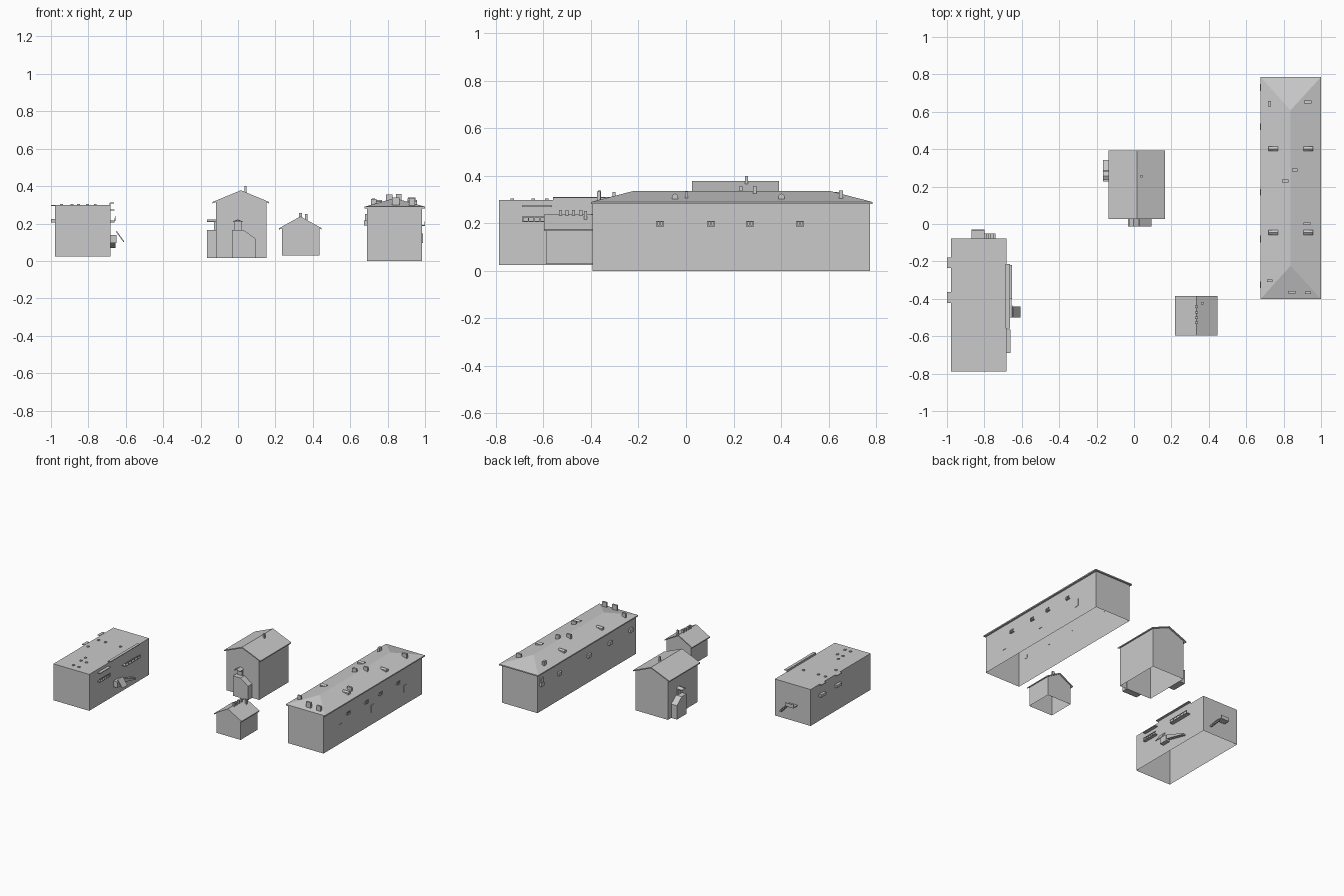
import bpy
import bmesh
from mathutils import Vector

cube = bpy.data.objects.get("Cube")
if cube:
    bpy.data.objects.remove(cube, do_unlink=True)

grey = bpy.data.materials.new("plain_grey")
grey.use_nodes = True
COLOUR = (0.59, 0.59, 0.59, 1)
grey.diffuse_color = COLOUR
grey.node_tree.nodes["Principled BSDF"].inputs["Base Color"].default_value = COLOUR


def finish(name, bm, open_base=False):
    bmesh.ops.recalc_face_normals(bm, faces=bm.faces)
    if open_base:
        under = [f for f in bm.faces if f.normal.z < -0.9]
        bmesh.ops.delete(bm, geom=under, context="FACES")
    mesh = bpy.data.meshes.new(name)
    bm.to_mesh(mesh)
    bm.free()
    mesh.materials.append(grey)
    obj = bpy.data.objects.new(name, mesh)
    bpy.context.scene.collection.objects.link(obj)
    return obj


def prism(name, profile, start, end, axis="y", open_base=False):
    """Extrude a (horizontal, z) profile along the x or y axis."""
    bm = bmesh.new()
    place = (lambda h, z: (h, start, z)) if axis == "y" else (lambda h, z: (start, h, z))
    face = bm.faces.new([bm.verts.new(place(h, z)) for h, z in profile])
    moved = bmesh.ops.extrude_face_region(bm, geom=[face])["geom"]
    step = Vector((0, end - start, 0) if axis == "y" else (end - start, 0, 0))
    bmesh.ops.translate(bm, vec=step, verts=[v for v in moved if isinstance(v, bmesh.types.BMVert)])
    return finish(name, bm, open_base)


def box(name, x, y, z, open_base=False):
    profile = [(x[0], z[0]), (x[1], z[0]), (x[1], z[1]), (x[0], z[1])]
    return prism(name, profile, *y, open_base=open_base)


def block(name, cx, cy, w, d, z0, z1):
    return box(name, (cx - w / 2, cx + w / 2), (cy - d / 2, cy + d / 2), (z0, z1))


def gable_house(name, walls, roof, wall_y, roof_y, base, eave, ridge):
    """Gabled walls, open underneath, below a thin two-slope roof."""
    mid, t = (roof[0] + roof[1]) / 2, 0.008
    slope = (ridge - eave) / (roof[1] - mid)
    side = ridge - t / 2 - slope * (walls[1] - mid)
    prism(name + "_walls", [(walls[0], base), (walls[1], base), (walls[1], side),
                            (mid, ridge - t / 2), (walls[0], side)], *wall_y, open_base=True)
    prism(name + "_roof", [(roof[0], eave - t), (mid, ridge - t), (roof[1], eave - t),
                           (roof[1], eave), (mid, ridge), (roof[0], eave)], *roof_y)


# Long hall: walls and hipped roof
box("hall_walls", (0.69, 0.985), (-0.394, 0.774), (0, 0.287), open_base=True)
bm = bmesh.new()
X0, X1, Y0, Y1, MID = 0.677, 1.0, -0.401, 0.786, 0.837
rings = [[bm.verts.new((x, y, z)) for x, y in ((X0, Y0), (X1, Y0), (X1, Y1), (X0, Y1))]
         for z in (0.281, 0.29)]
low, top = rings
south, north = (bm.verts.new((MID, y, 0.336)) for y in (Y0 + 0.178, Y1 - 0.178))
bm.faces.new(low)
for i in range(4):
    j = (i + 1) % 4
    bm.faces.new((low[i], low[j], top[j], top[i]))
bm.faces.new((top[0], top[1], south))
bm.faces.new((top[1], top[2], north, south))
bm.faces.new((top[2], top[3], north))
bm.faces.new((top[3], top[0], south, north))
finish("hall_roof", bm)

# Hall chimneys
for x, y, w, d, z in [(0.725, 0.642, 0.016, 0.03, 0.333), (0.928, 0.652, 0.04, 0.016, 0.338),
                      (0.808, 0.23, 0.034, 0.014, 0.355), (0.86, 0.289, 0.03, 0.014, 0.358),
                      (0.925, 0.002, 0.036, 0.014, 0.335), (0.725, -0.303, 0.03, 0.014, 0.332),
                      (0.843, -0.364, 0.04, 0.014, 0.338), (0.93, -0.367, 0.034, 0.014, 0.335)]:
    block("hall_chimney", x, y, w, d, 0.285, z)

# Hall dormers: small gabled boxes on both slopes
for y in (-0.046, 0.402):
    for x in (0.745, 0.931):
        prism("hall_dormer", [(y - 0.013, 0.3), (y + 0.013, 0.3), (y + 0.013, 0.317),
                              (y, 0.326), (y - 0.013, 0.317)], x - 0.025, x + 0.025, "x")

# Hall windows and little balconies on both long sides
for y in (-0.195, 0.185, 0.57):
    block("hall_window", 0.985, y, 0.006, 0.034, 0.095, 0.147)
for y in (-0.11, 0.105, 0.27, 0.48):
    block("hall_balcony_floor", 0.991, y, 0.016, 0.034, 0.188, 0.193)
    block("hall_balcony_rail", 0.996, y, 0.004, 0.034, 0.205, 0.21)
    for s in (-1, 0, 1):
        block("hall_balcony_post", 0.996, y + s * 0.013, 0.004, 0.005, 0.19, 0.208)
for y in (-0.325, -0.08, 0.17, 0.52, 0.73):
    block("hall_side_awning", 0.683, y, 0.016, 0.036, 0.19, 0.215)
block("hall_side_door", 0.685, 0.73, 0.01, 0.034, 0.19, 0.25)

# Barn with two stepped porches
gable_house("barn", (-0.118, 0.152), (-0.136, 0.167), (0.034, 0.382), (0.026, 0.392),
            0.016, 0.315, 0.378)
block("barn_chimney", 0.04, 0.255, 0.012, 0.014, 0.36, 0.4)


def porch(name, start, length, near, far, axis):
    """Sloped base, thin pitched hood over it, and a door on the wall between."""
    base = [(0, 0.016), (0, 0.165), (0.5, 0.165), (1, 0.12), (1, 0.016)]
    hood = [(0.06, 0.207), (0.25, 0.217), (0.45, 0.207), (0.45, 0.212), (0.25, 0.222), (0.06, 0.212)]
    door = [(0.1, 0.165), (0.4, 0.165), (0.4, 0.21), (0.1, 0.21)]
    for part, spans, front in (("base", base, near), ("hood", hood, near),
                               ("door", door, far - 0.011)):
        prism(name + "_" + part, [(start + length * t, z) for t, z in spans], front, far, axis)


porch("barn_front_porch", -0.033, 0.126, -0.013, 0.036, "y")
porch("barn_side_porch", 0.228, 0.115, -0.165, -0.116, "x")

# Cottage with a row of chimney pots
gable_house("cottage", (0.235, 0.435), (0.22, 0.447), (-0.59, -0.393), (-0.597, -0.385),
            0.03, 0.175, 0.238)
for y in (-0.443, -0.473, -0.501, -0.528):
    block("cottage_chimney", 0.335, y, 0.016, 0.013, 0.22, 0.257)
block("cottage_side_chimney", 0.365, -0.423, 0.014, 0.013, 0.21, 0.252)

# Flat-roofed block with vents
box("flat_block_walls", (-0.979, -0.682), (-0.788, -0.078), (0.025, 0.298), open_base=True)
for x, y in [(-0.945, -0.304), (-0.887, -0.304), (-0.763, -0.304), (-0.943, -0.43),
             (-0.853, -0.586), (-0.853, -0.643), (-0.805, -0.643), (-0.853, -0.732), (-0.805, -0.732)]:
    block("roof_vent", x, y, 0.015, 0.015, 0.295, 0.304)

# Flat block: balconies with posts, and canopies above
for y0, y1, x1, floor in [(-0.69, -0.565, -0.66, 0.205), (-0.4, -0.22, -0.652, 0.215)]:
    box("balcony_floor", (-0.685, x1), (y0, y1), (floor, floor + 0.005))
    box("balcony_rail", (x1 - 0.004, x1), (y0, y1), (floor + 0.02, floor + 0.024))
    n = 6
    for i in range(n):
        block("balcony_post", x1 - 0.002, y0 + 0.004 + (y1 - y0 - 0.008) * i / (n - 1),
              0.004, 0.005, floor, floor + 0.022)
box("low_canopy", (-0.685, -0.66), (-0.69, -0.565), (0.27, 0.275))
box("roof_canopy", (-0.685, -0.664), (-0.56, -0.215), (0.307, 0.312))
box("roof_canopy_wall", (-0.687, -0.682), (-0.56, -0.215), (0.29, 0.31))
for y in (-0.207, -0.393):
    block("side_balcony", -0.989, y, 0.02, 0.058, 0.205, 0.225)
    block("side_canopy", -0.989, y, 0.02, 0.058, 0.295, 0.3)

# Flat block: side landing with a sloped awning, and back landing with stairs
box("side_landing", (-0.685, -0.65), (-0.5, -0.435), (0.095, 0.14))
prism("side_stair", [(-0.435, 0.11), (-0.27, 0.07), (-0.27, 0.08), (-0.435, 0.14)], -0.685, -0.655, "x")
prism("side_awning", [(-0.652, 0.155), (-0.648, 0.16), (-0.608, 0.104), (-0.612, 0.1)], -0.5, -0.44)
box("back_landing", (-0.87, -0.8), (-0.08, -0.03), (0.145, 0.152))
box("back_landing_rail", (-0.87, -0.8), (-0.034, -0.03), (0.152, 0.172))
for i in range(5):
    x = -0.8 + i * 0.012
    box("back_step", (x, x + 0.012), (-0.08, -0.05), (0.13 - i * 0.013, 0.14 - i * 0.013))
